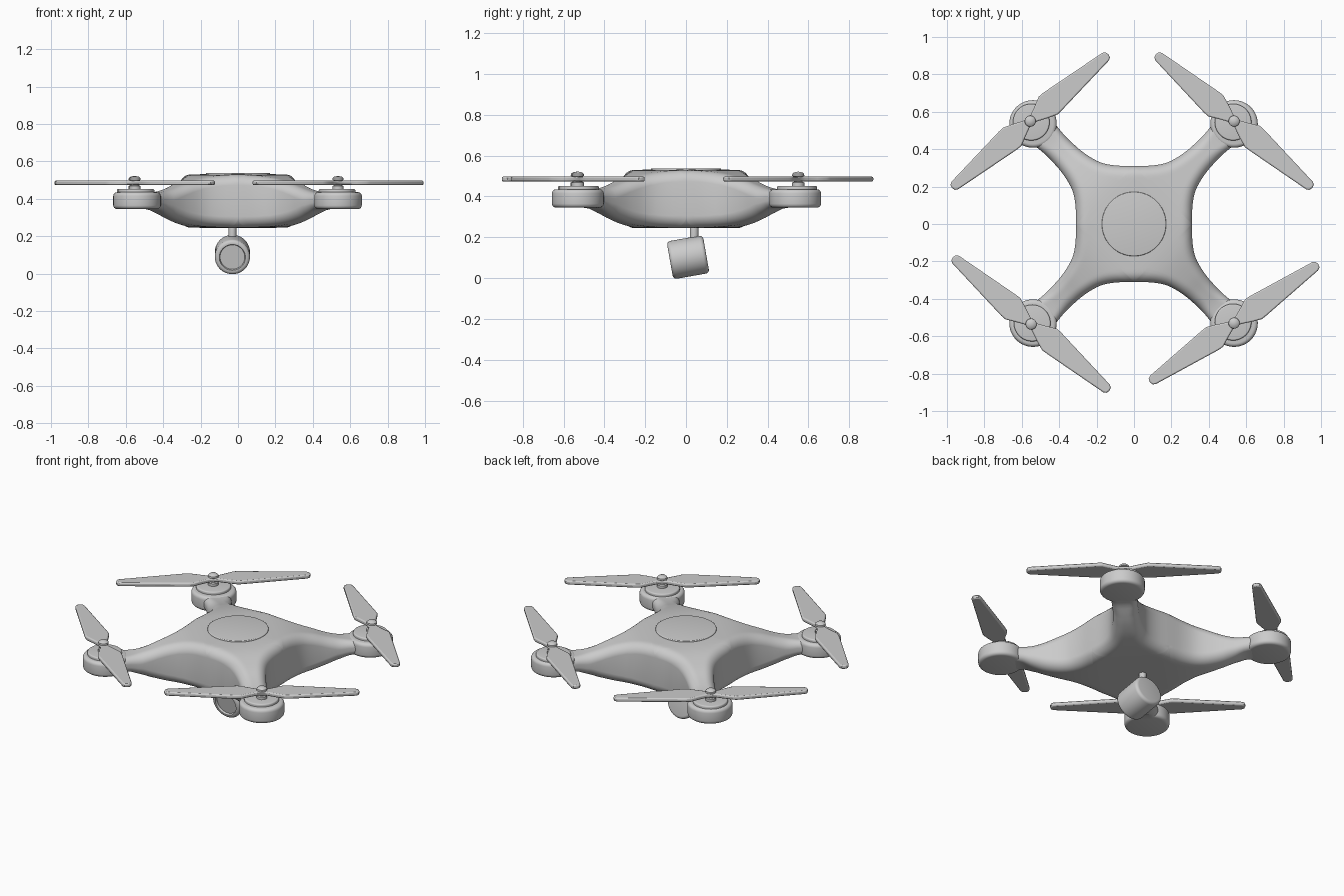
import bpy, bmesh
from math import sin, cos, pi, radians, sqrt, hypot
from mathutils import Vector
from mathutils.geometry import intersect_point_line

if "Cube" in bpy.data.objects:
    bpy.data.objects.remove(bpy.data.objects["Cube"])


def finish(name, bm, angle=35):
    bmesh.ops.remove_doubles(bm, verts=bm.verts, dist=1e-5)
    bmesh.ops.recalc_face_normals(bm, faces=bm.faces)
    me = bpy.data.meshes.new(name)
    bm.to_mesh(me)
    bm.free()
    ob = bpy.data.objects.new(name, me)
    bpy.context.collection.objects.link(ob)
    bpy.ops.object.select_all(action='DESELECT')
    ob.select_set(True)
    bpy.context.view_layer.objects.active = ob
    bpy.ops.object.shade_smooth_by_angle(angle=radians(angle))
    return ob


def lathe(name, profile, loc=(0, 0, 0), tilt=0, n=48):
    """Spin (radius, height) points about z."""
    bm = bmesh.new()
    vs = [bm.verts.new((r, 0, z)) for r, z in profile]
    es = [bm.edges.new(p) for p in zip(vs, vs[1:])]
    bmesh.ops.spin(bm, geom=vs + es, cent=(0, 0, 0), axis=(0, 0, 1),
                   angle=2 * pi, steps=n, use_merge=True)
    ob = finish(name, bm)
    ob.location = loc
    ob.rotation_euler.x = radians(tilt)
    return ob


def drum(r, z0, z1, b):
    """Profile of a solid disc with rounded rims."""
    a = [i * pi / 8 for i in range(5)]
    low = [(r - b + b * sin(t), z0 + b - b * cos(t)) for t in a]
    high = [(r - b + b * cos(t), z1 - b + b * sin(t)) for t in a]
    return [(0, z0)] + low + high + [(0, z1)]


def curve(pts, x):
    """Smooth interpolation through (x, value) points."""
    x = min(max(x, pts[0][0]), pts[-1][0])
    k = next(i for i in range(len(pts) - 1) if x <= pts[i + 1][0] + 1e-9)

    def slope(i):
        a, b = pts[max(i - 1, 0)], pts[min(i + 1, len(pts) - 1)]
        return (b[1] - a[1]) / (b[0] - a[0])
    (x0, y0), (x1, y1) = pts[k], pts[k + 1]
    h = x1 - x0
    t = (x - x0) / h
    return ((2*t**3 - 3*t*t + 1) * y0 + (t**3 - 2*t*t + t) * h * slope(k)
            + (3*t*t - 2*t**3) * y1 + (t**3 - t*t) * h * slope(k + 1))


# Body shape along an arm's diagonal: half width, top height, bottom height
D0, D1 = 0.22, 0.76
WIDTH = [(D0, D0), (.29, .152), (.36, .106), (.45, .081), (.54, .073), (.63, .075), (D1, .095)]
TOP = [(0, .533), (.2, .529), (.3, .518), (.42, .488), (.52, .455), (.62, .434), (.8, .43)]
BOTTOM = [(0, .245), (.25, .247), (.4, .262), (.5, .287), (.57, .314), (.64, .342), (.8, .347)]

edge = []
for i in range(41):
    d = D0 + (D1 + .1 - D0) * i / 40
    edge.append(Vector((d, curve(WIDTH, d), 0)))


def edge_distance(d, lat):
    p, best = Vector((d, abs(lat), 0)), 9
    for a, b in zip(edge, edge[1:]):
        q, t = intersect_point_line(p, a, b)
        q = a.lerp(b, min(max(t, 0), 1))
        best = min(best, (p - q).length)
    return best


def body_point(d, t):
    lat = t * (d if d < D0 else curve(WIDTH, d))
    zt, zb = curve(TOP, d), curve(BOTTOM, d)
    e = edge_distance(d, lat)
    out = []
    for z, sgn, w in ((zt, -1, .055), (zb, 1, .06)):
        w = min(w, (zt - zb) * .42)
        k = max(0, 1 - e / w)
        out.append(z + sgn * w * (1 - sqrt(max(0, 1 - k * k))))
    return (d + lat) / sqrt(2), (d - lat) / sqrt(2), out


# Body: one arm sector as a grid, turned four times
rows = [D0 * sin(pi / 2 * i / 14) for i in range(15)]
rows += [D0 + (D1 - D0) * i / 24 for i in range(1, 25)]
cols = [sin(pi / 2 * (i / 12 - 1)) for i in range(25)]
grid = [[body_point(d, t) for t in cols] for d in rows]
bm = bmesh.new()
for turn in range(4):
    c, s = round(cos(turn * pi / 2)), round(sin(turn * pi / 2))
    sheets = [[[bm.verts.new((x * c - y * s, x * s + y * c, z[k])) for x, y, z in row]
               for row in grid] for k in (0, 1)]
    for g in sheets:
        for a, b in zip(g, g[1:]):
            for i in range(24):
                bm.faces.new((a[i], a[i + 1], b[i + 1], b[i]))
    top, bot = sheets
    for j in range(14, len(rows) - 1):
        for i in (0, 24):
            bm.faces.new((top[j][i], top[j + 1][i], bot[j + 1][i], bot[j][i]))
    for i in range(24):
        bm.faces.new((top[-1][i], top[-1][i + 1], bot[-1][i + 1], bot[-1][i]))
bmesh.ops.remove_doubles(bm, verts=bm.verts, dist=1e-5)
bmesh.ops.dissolve_degenerate(bm, edges=bm.edges, dist=1e-5)
finish("body", bm, 50)

# Round hatch on top
lathe("top_hatch", drum(.172, .515, .538, .005))


def propeller(name, loc, angle):
    """Two flat tapered blades joined at the hub."""
    blade = [(.025, -.024), (.085, -.05), (.135, -.068), (.165, -.066), (.53, -.027),
             (.545, -.018), (.55, 0), (.545, .018), (.53, .027), (.15, .07),
             (.12, .07), (.07, .045), (.025, .024)]
    pts = blade + [(-x, -y) for x, y in blade]
    bm = bmesh.new()
    f = bm.faces.new([bm.verts.new((x, y, -.012)) for x, y in pts])
    ext = bmesh.ops.extrude_face_region(bm, geom=[f])
    bmesh.ops.translate(bm, vec=(0, 0, .024),
                        verts=[v for v in ext['geom'] if isinstance(v, bmesh.types.BMVert)])
    ob = finish(name, bm)
    ob.location = loc
    ob.rotation_euler.z = radians(angle)
    m = ob.modifiers.new("soft_edges", 'BEVEL')
    m.width, m.segments, m.limit_method = .007, 2, 'ANGLE'
    m.angle_limit = radians(50)


# Arm-end pods, motors, shafts and propellers
for side, x, y, angle in (("back_left", -.555, .55, 40.5), ("back_right", .535, .55, -40.5),
                          ("front_left", -.55, -.535, -40.5), ("front_right", .535, -.53, 35)):
    px = .535 if x > 0 else -.54
    py = .535 if y > 0 else -.53
    lathe(side + "_pod", drum(.127, .345, .435, .02), (px, py, 0))
    lathe(side + "_motor", drum(.098, .42, .452, .008), (x * .99, y * .99, 0))
    lathe(side + "_shaft", [(0, .44), (.03, .44), (.03, .468), (.022, .472), (.022, .498),
                            (.03, .5), (.029, .51), (.02, .518), (0, .522)], (x, y, 0), n=24)
    propeller(side + "_propeller", (x, y, .485), angle)

# Hanging camera with recessed lens, nose tilted down
lathe("camera_stem", drum(.021, .15, .27, .003), (-.03, .04, 0), n=24)
rear = drum(.094, -.09, .09, .018)[:-1]
lathe("camera", rear + [(.07, .09), (.066, .078), (0, .078)], (-.03, .01, .102), 100)
